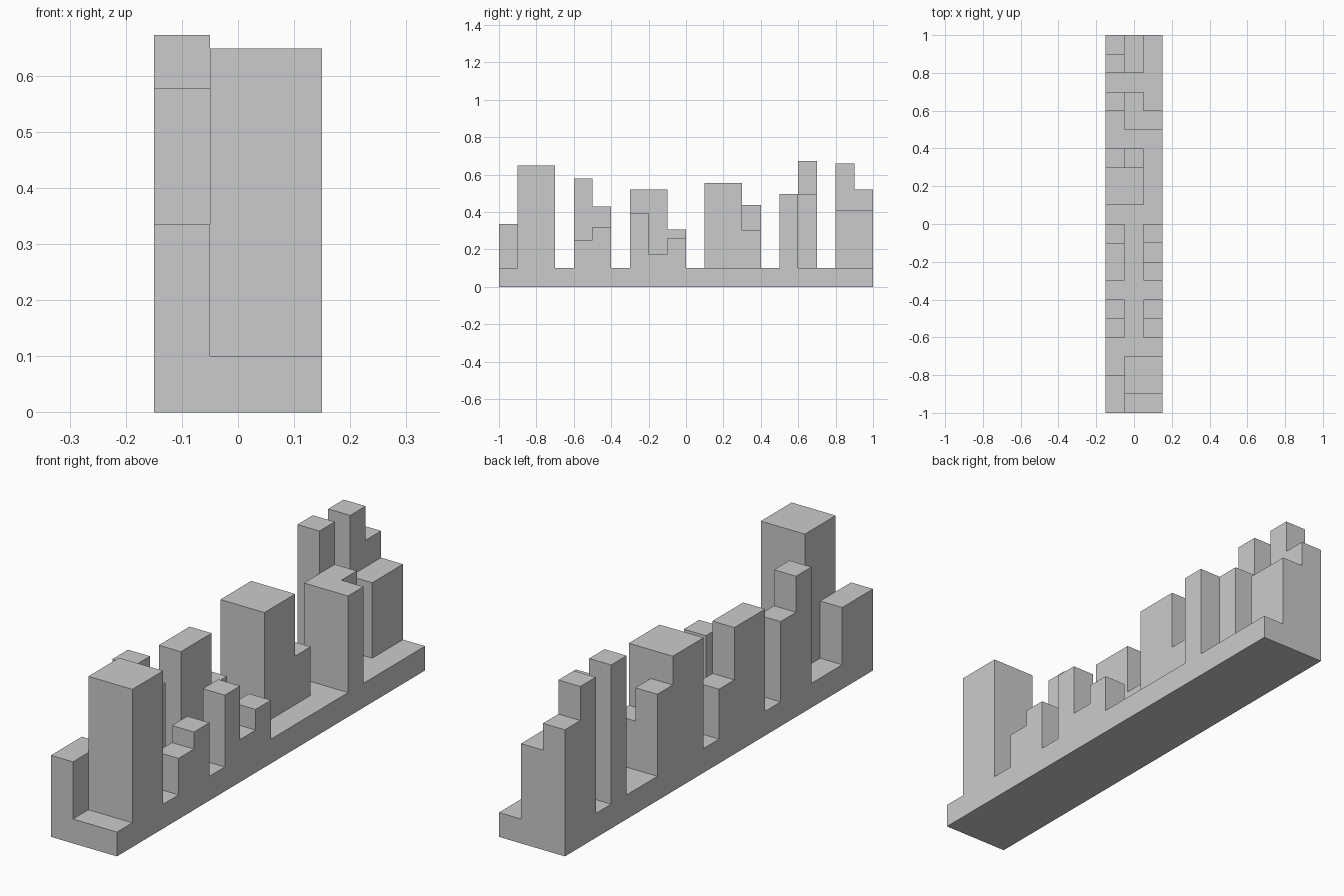
import bpy, bmesh
from math import radians

if "Cube" in bpy.data.objects:
    bpy.data.objects.remove(bpy.data.objects["Cube"])

CELL, NX, NY = 0.1, 3, 20
BASE = 0.1

# Towers on a 3 x 20 plan: (first column, columns, first row, rows, height)
TOWERS = [
    (0, 1, 0, 2, 0.335), (1, 2, 1, 2, 0.648),                           # front pair
    (0, 1, 4, 1, 0.578), (0, 1, 5, 1, 0.43),                            # left steps
    (2, 1, 4, 1, 0.25), (2, 1, 5, 1, 0.32),                             # right steps
    (0, 1, 7, 2, 0.52), (0, 1, 9, 1, 0.305),
    (2, 1, 7, 1, 0.395), (2, 1, 8, 1, 0.175), (2, 1, 9, 1, 0.26),
    (0, 2, 11, 2, 0.555), (0, 1, 13, 1, 0.437), (1, 1, 13, 1, 0.30),    # wide tower
    (1, 1, 15, 2, 0.497), (2, 1, 15, 1, 0.497), (0, 1, 16, 1, 0.672),   # L-shaped tower
    (0, 1, 18, 1, 0.66), (0, 1, 19, 1, 0.52), (1, 1, 18, 2, 0.41),      # back group
]

# Height plan over the plinth
plan = {(i, j): BASE for i in range(NX) for j in range(NY)}
for i0, ni, j0, nj, h in TOWERS:
    for i in range(i0, i0 + ni):
        for j in range(j0, j0 + nj):
            plan[i, j] = h
levels = [0.0] + sorted(set(plan.values()))


def filled(i, j, k):
    return 0 <= k < len(levels) - 1 and plan.get((i, j), 0) >= levels[k + 1]


# Outer skin: one quad wherever a filled block meets open space
bm = bmesh.new()
corners = {}


def corner(c):
    if c not in corners:
        i, j, k = c
        corners[c] = bm.verts.new(((i - NX / 2) * CELL, (j - NY / 2) * CELL, levels[k]))
    return corners[c]


for i, j in plan:
    for k in range(len(levels) - 1):
        if not filled(i, j, k):
            continue
        for axis in range(3):
            for side in (0, 1):
                near = [i, j, k]
                near[axis] += 2 * side - 1
                if filled(*near):
                    continue
                u, v = (axis + 1) % 3, (axis + 2) % 3
                loop = []
                for a, b in ((0, 0), (1, 0), (1, 1), (0, 1)):
                    c = [i, j, k]
                    c[axis] += side
                    c[u] += a
                    c[v] += b
                    loop.append(corner(tuple(c)))
                bm.faces.new(loop if side else loop[::-1])

# Merge flat areas into clean single faces
bmesh.ops.dissolve_limit(bm, angle_limit=radians(1), verts=bm.verts[:], edges=bm.edges[:])
mesh = bpy.data.meshes.new("block_skyline")
bm.to_mesh(mesh)
bm.free()
bpy.context.collection.objects.link(bpy.data.objects.new("block_skyline", mesh))
